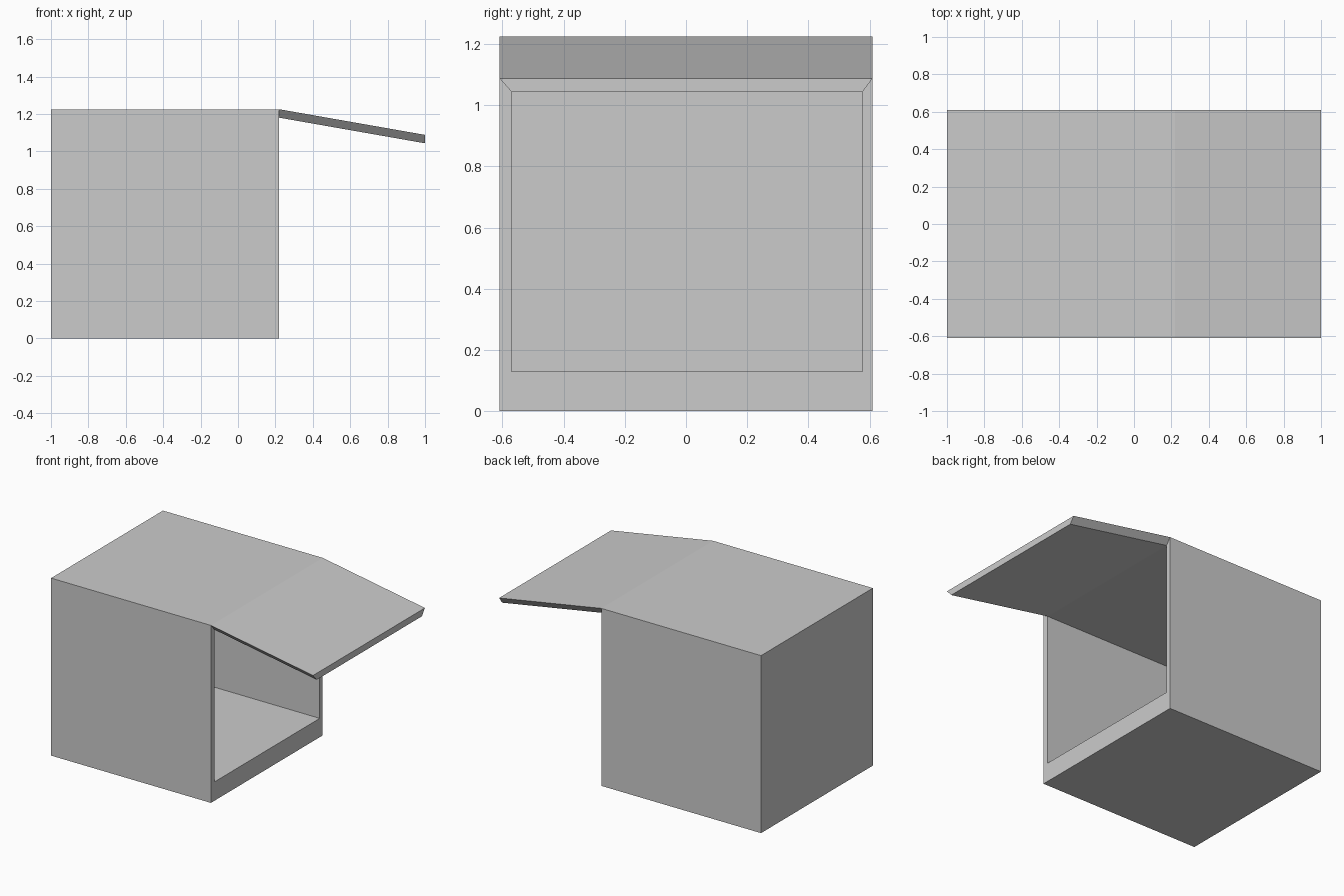
import bpy, bmesh

if "Cube" in bpy.data.objects:
    bpy.data.objects.remove(bpy.data.objects["Cube"])

grey = bpy.data.materials.new("plain grey")
grey.diffuse_color = (0.6, 0.6, 0.6, 1)
grey.use_nodes = True
grey.node_tree.nodes["Principled BSDF"].inputs["Base Color"].default_value = grey.diffuse_color

BACK, FRONT, TIP = -1.0, 0.22, 1.0     # x stations
Y, TOP = 0.61, 1.225                   # outer half width and height
IN_L, IN_R = -0.57, 0.577              # inner wall positions
FLOOR, CEIL = 0.13, 1.18               # inner floor and ceiling
DROP = 0.137                           # fall of the canopy


def ring(x, y0, y1, z0, z1, w0=None, w1=None):
    """Four corners at x: lower pair y0..y1, upper pair w0..w1."""
    w0, w1 = (y0 if w0 is None else w0), (y1 if w1 is None else w1)
    return [(x, y0, z0), (x, y1, z0), (x, w1, z1), (x, w0, z1)]


def loft(name, rings, drop_face):
    """Skin successive rings, cap both ends, then remove one hidden joint face."""
    bm = bmesh.new()
    loops = [[bm.verts.new(p) for p in r] for r in rings]
    bm.faces.new(loops[0])
    bm.faces.new(loops[-1])
    for a, b in zip(loops, loops[1:]):
        for i in range(4):
            j = (i + 1) % 4
            bm.faces.new((a[i], a[j], b[j], b[i]))
    bmesh.ops.recalc_face_normals(bm, faces=bm.faces)
    bm.faces.ensure_lookup_table()
    bmesh.ops.delete(bm, geom=[bm.faces[drop_face]], context='FACES_ONLY')
    mesh = bpy.data.meshes.new(name)
    bm.to_mesh(mesh)
    bm.free()
    mesh.materials.append(grey)
    obj = bpy.data.objects.new(name, mesh)
    bpy.context.collection.objects.link(obj)


# Hollow box: outer skin, rim around the opening, then the inner cavity
loft("box_shell", [
    ring(BACK, -Y, Y, 0, TOP),
    ring(FRONT, -Y, Y, 0, TOP),
    ring(FRONT, IN_L, IN_R, FLOOR, CEIL),
    ring(BACK + 0.04, IN_L, IN_R, FLOOR, CEIL),
], 2 + 4 + 2)

# Sloping canopy with slanted side edges, continuing roof and ceiling
loft("canopy", [
    ring(FRONT, IN_L, IN_R, CEIL, TOP, -Y, Y),
    ring(TIP, IN_L, IN_R, CEIL - DROP, TOP - DROP, -Y, Y),
], 0)
